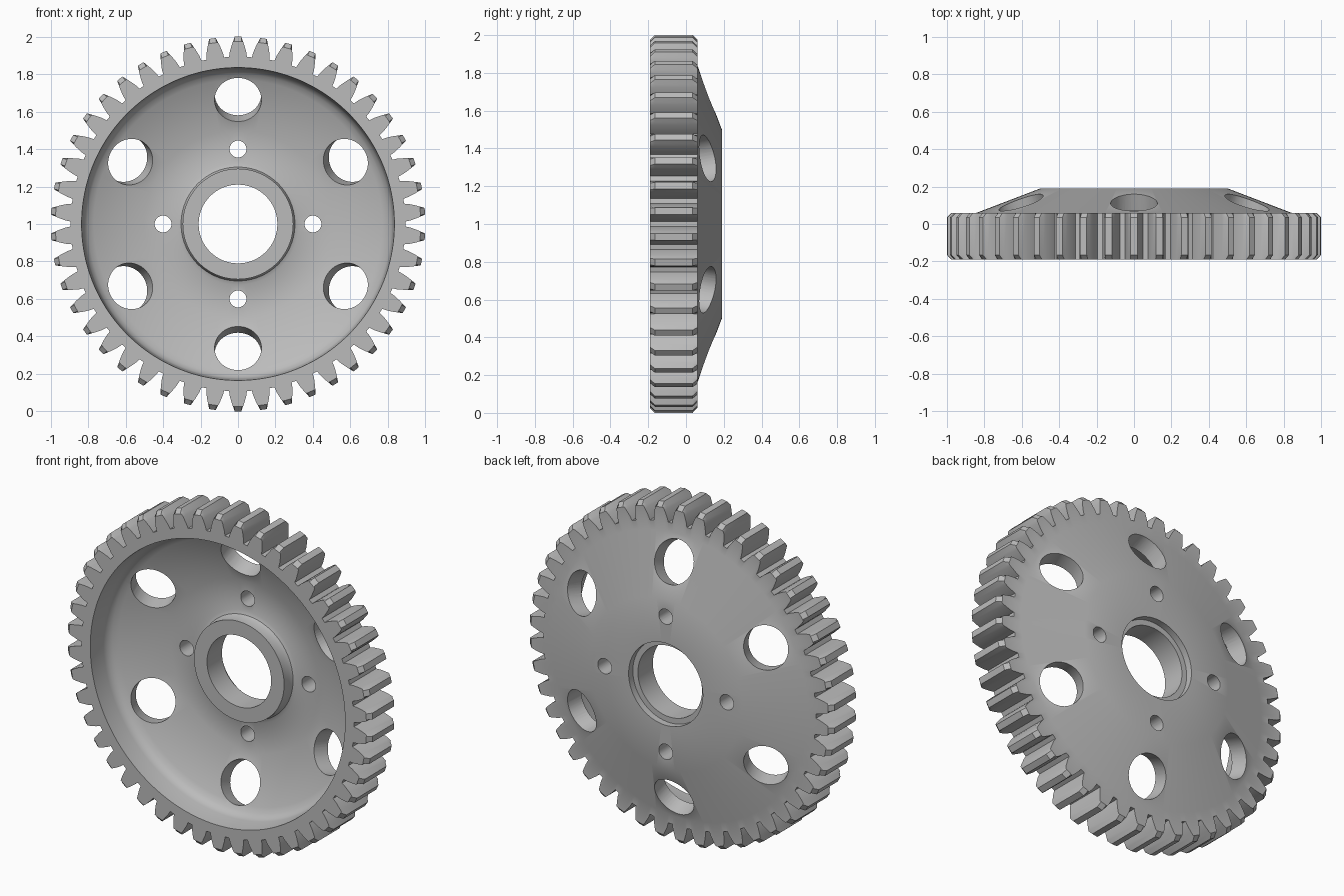
import bpy, bmesh, math
from mathutils import Matrix, Vector

if "Cube" in bpy.data.objects:
    bpy.data.objects.remove(bpy.data.objects["Cube"])

TEETH = 46
PITCH = 2 * math.pi / TEETH
BACK, FRONT, CHAMFER = 0.06, -0.19, 0.025

# Plain grey metal
steel = bpy.data.materials.new("grey steel")
steel.use_nodes = True
steel.diffuse_color = (0.5, 0.5, 0.5, 1)
steel.node_tree.nodes["Principled BSDF"].inputs["Base Color"].default_value = (0.5, 0.5, 0.5, 1)

# Tooth flank: (half angle, radius) from the tip down to the root
flank = [(0.018, 1.0), (0.0272, 0.975), (0.0344, 0.958), (0.0478, 0.92), (0.0535, 0.893)]
tooth = [(-a, r) for a, r in reversed(flank)] + [(0, 1.0)] + flank + [(PITCH / 2, 0.893)]

# Section of the dished web, hub and rim recess: (radius, y), back to front
body = [(0.84, BACK), (0.5, 0.19), (0.243, 0.19), (0.243, 0.15), (0.21, 0.15),
        (0.21, 0.01), (0.295, 0.01), (0.295, 0.06), (0.304, 0.081), (0.325, 0.09),
        (0.5, 0.09), (0.77, -0.013), (0.80, -0.03), (0.82, -0.052), (0.827, -0.08),
        (0.835, FRONT)]


def section(outer):
    """Closed section whose outer edge follows the tooth outline."""
    low = min(outer, 1 - CHAMFER)
    rim = [(low, FRONT), (outer, FRONT + CHAMFER), (outer, BACK - CHAMFER), (low, BACK)]
    return body + rim


def new_object(name, bm):
    mesh = bpy.data.meshes.new(name)
    bmesh.ops.recalc_face_normals(bm, faces=bm.faces)
    bm.to_mesh(mesh)
    bm.free()
    mesh.materials.append(steel)
    obj = bpy.data.objects.new(name, mesh)
    bpy.context.collection.objects.link(obj)
    return obj


# Gear body, swept around the axle with one section per outline point
bm = bmesh.new()
rings = []
for i in range(TEETH):
    for offset, outer in tooth:
        a = i * PITCH + offset
        rings.append([bm.verts.new((r * math.sin(a), y, 1 + r * math.cos(a)))
                      for r, y in section(outer)])
for i, ring in enumerate(rings):
    after = rings[(i + 1) % len(rings)]
    for j in range(len(ring)):
        k = (j + 1) % len(ring)
        bm.faces.new((ring[j], ring[k], after[k], after[j]))
bmesh.ops.dissolve_degenerate(bm, dist=1e-5, edges=bm.edges)
gear = new_object("gear_wheel", bm)


# Round holes: six square to the cone, four parallel to the axle
def add_hole(bm, angle, radius, centre_r, y, tilt):
    direction = Vector((0, math.cos(tilt), math.sin(tilt)))
    turn = direction.to_track_quat('Z', 'Y').to_matrix().to_4x4()
    place = (Matrix.Translation((0, 0, 1)) @ Matrix.Rotation(angle, 4, 'Y')
             @ Matrix.Translation((0, y, centre_r)) @ turn)
    bmesh.ops.create_cone(bm, cap_ends=True, segments=48, radius1=radius,
                          radius2=radius, depth=0.24, matrix=place)


bm = bmesh.new()
slope = math.atan2(0.13, 0.34)
for i in range(6):
    add_hole(bm, i * math.pi / 3, 0.125, 0.68, 0.07, slope)
for i in range(4):
    add_hole(bm, i * math.pi / 2, 0.045, 0.4, 0.14, 0)
cutter = new_object("hole_cutter", bm)
cutter.hide_render = True

cut = gear.modifiers.new("holes", 'BOOLEAN')
cut.operation = 'DIFFERENCE'
cut.solver = 'EXACT'
cut.object = cutter
bpy.ops.object.select_all(action='DESELECT')
gear.select_set(True)
bpy.context.view_layer.objects.active = gear
bpy.ops.object.modifier_apply(modifier=cut.name)
bpy.data.objects.remove(cutter)

bpy.ops.object.shade_smooth_by_angle(angle=math.radians(30))
